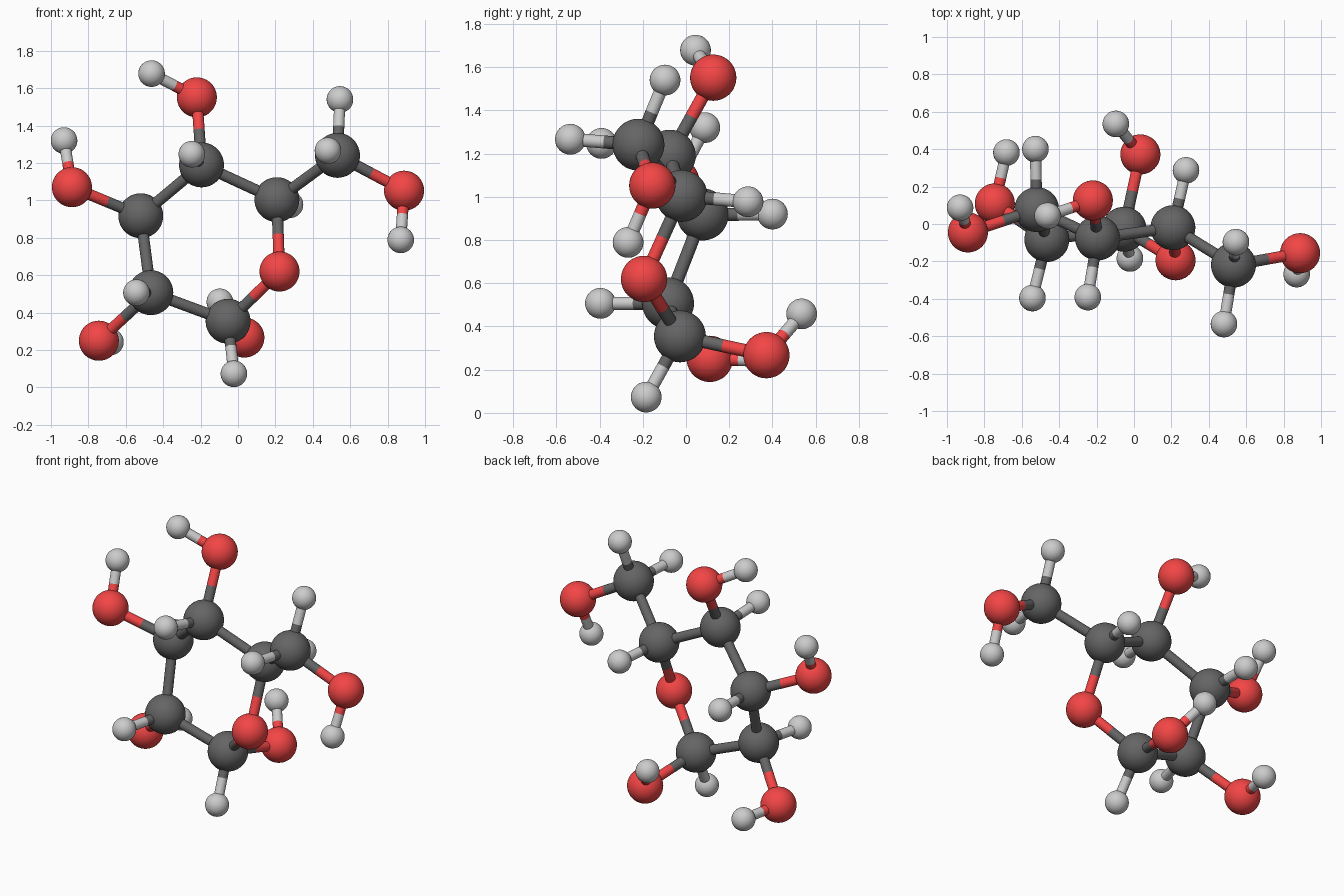
import bpy
from mathutils import Vector

if "Cube" in bpy.data.objects:
    bpy.data.objects.remove(bpy.data.objects["Cube"])


def material(name, color):
    m = bpy.data.materials.new(name)
    m.diffuse_color = (*color, 1)
    m.use_nodes = True
    m.node_tree.nodes["Principled BSDF"].inputs["Base Color"].default_value = m.diffuse_color
    return m


# Element styles: radius and colour
STYLE = {
    "C": ("carbon", 0.12, material("dark_grey", (0.13, 0.13, 0.13))),
    "O": ("oxygen", 0.107, material("red", (0.9, 0.06, 0.06))),
    "H": ("hydrogen", 0.071, material("light_grey", (0.55, 0.55, 0.55))),
}
BOND_RADIUS = 0.03

# Atom centres; the first letter is the element
ATOMS = {
    "C1": (-0.053, -0.028, 0.354),
    "C2": (-0.466, -0.083, 0.507),
    "C3": (-0.52, 0.077, 0.918),
    "C4": (-0.195, -0.075, 1.19),
    "C5": (0.208, -0.02, 1.004),
    "C6": (0.532, -0.22, 1.241),
    "O5": (0.222, -0.194, 0.62),
    "O1": (0.034, 0.372, 0.267),
    "O2": (-0.744, 0.11, 0.25),
    "O3": (-0.888, -0.045, 1.071),
    "O4": (-0.22, 0.126, 1.551),
    "O6": (0.888, -0.156, 1.052),
    "HO1": (-0.097, 0.535, 0.458),
    "HO2": (-0.682, 0.382, 0.243),
    "HO3": (-0.93, 0.087, 1.32),
    "HO4": (-0.462, 0.044, 1.678),
    "HO6": (0.87, -0.268, 0.789),
    "H1": (-0.022, -0.184, 0.073),
    "H2": (-0.543, -0.396, 0.507),
    "H3": (-0.527, 0.4, 0.92),
    "H4": (-0.247, -0.391, 1.247),
    "H5": (0.278, 0.287, 0.977),
    "H6a": (0.545, -0.097, 1.54),
    "H6b": (0.481, -0.535, 1.266),
}

# Ring, side groups, then hydrogens
BONDS = """C1-C2 C2-C3 C3-C4 C4-C5 C5-O5 O5-C1 C5-C6
C1-O1 C2-O2 C3-O3 C4-O4 C6-O6
O1-HO1 O2-HO2 O3-HO3 O4-HO4 O6-HO6
C1-H1 C2-H2 C3-H3 C4-H4 C5-H5 C6-H6a C6-H6b""".split()


def finish(name, mat):
    ob = bpy.context.object
    ob.name = name
    ob.data.materials.append(mat)
    bpy.ops.object.shade_smooth_by_angle()


def rod(name, a, b, mat):
    d = b - a
    bpy.ops.mesh.primitive_cylinder_add(
        vertices=24, radius=BOND_RADIUS, depth=d.length, location=(a + b) / 2,
        rotation=d.to_track_quat("Z", "Y").to_euler())
    finish(name, mat)


# Atoms
for key, pos in ATOMS.items():
    label, radius, mat = STYLE[key[0]]
    bpy.ops.mesh.primitive_uv_sphere_add(segments=48, ring_count=24,
                                         radius=radius, location=pos)
    finish(f"{label}_atom_{key}", mat)

# Bonds: each half takes the colour of its own atom
for bond in BONDS:
    ka, kb = bond.split("-")
    a, b = Vector(ATOMS[ka]), Vector(ATOMS[kb])
    mid = (a + b) / 2
    if ka[0] == kb[0]:
        rod(f"bond_{ka}_{kb}", a, b, STYLE[ka[0]][2])
    else:
        rod(f"bond_{ka}_{kb}_start", a, mid, STYLE[ka[0]][2])
        rod(f"bond_{ka}_{kb}_end", mid, b, STYLE[kb[0]][2])
